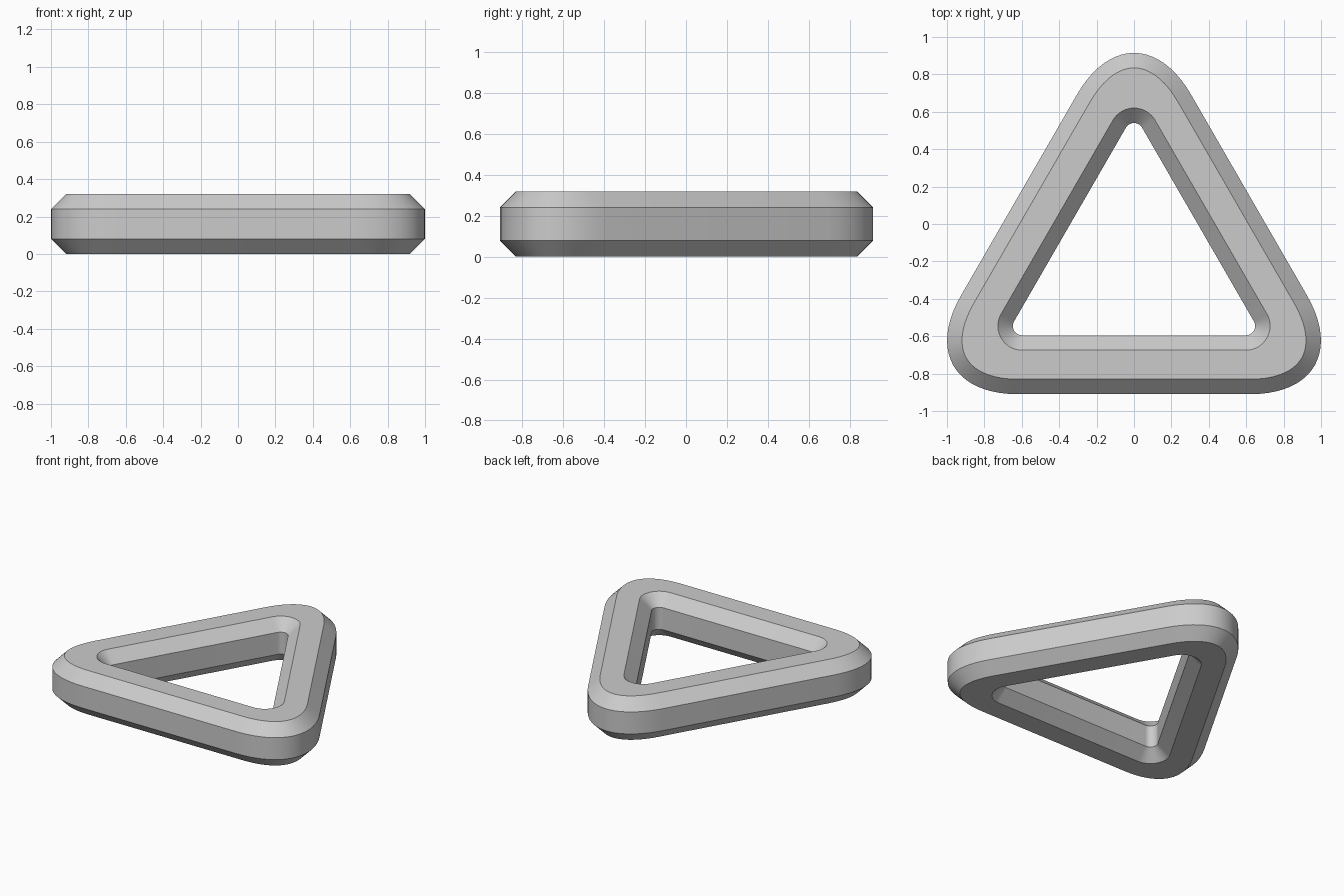
import bpy, bmesh, math
from mathutils import Vector

cube = bpy.data.objects.get("Cube")
if cube:
    bpy.data.objects.remove(cube, do_unlink=True)

HEIGHT, CHAMFER = 0.32, 0.08
CENTRE = Vector((0, -0.2))
STEPS = 20


def rounded_triangle(inradius, reach, pull, offset):
    """Triangle outline with curved corners, shifted outward by offset."""
    points = []
    for corner in range(3):
        a = math.radians(90 + 120 * corner)
        tip = CENTRE + Vector((math.cos(a), math.sin(a))) * inradius * 2
        back, ahead = (Vector((math.cos(a + s), math.sin(a + s))) * reach
                       for s in (math.radians(-150), math.radians(150)))
        p0, p3 = tip + back, tip + ahead
        p1, p2 = p0.lerp(tip, pull), p3.lerp(tip, pull)
        for i in range(STEPS + 1):
            t = i / STEPS
            u = 1 - t
            p = p0 * u**3 + p1 * 3 * u * u * t + p2 * 3 * u * t * t + p3 * t**3
            d = (p1 - p0) * u * u + (p2 - p1) * 2 * u * t + (p3 - p2) * t * t
            points.append(p + Vector((d.y, -d.x)).normalized() * offset)
    return points


# Outlines of the outer wall, the flat faces and the hole
outer = (0.71, 0.61, 0.563)
hole = (0.395, 0.0866, 0.444)
wall_out = rounded_triangle(*outer, 0)
flat_out = rounded_triangle(*outer, -CHAMFER)
flat_in = rounded_triangle(*hole, CHAMFER)
wall_in = rounded_triangle(*hole, 0)

# Eight-sided section, going round the ring
low, high = CHAMFER, HEIGHT - CHAMFER
section = [(wall_out, low), (wall_out, high), (flat_out, HEIGHT), (flat_in, HEIGHT),
           (wall_in, high), (wall_in, low), (flat_in, 0), (flat_out, 0)]
bm = bmesh.new()
rings = [[bm.verts.new((p.x, p.y, z)) for p in outline] for outline, z in section]
for k, ring in enumerate(rings):
    above = rings[(k + 1) % len(rings)]
    for i in range(len(ring)):
        j = (i + 1) % len(ring)
        bm.faces.new((ring[i], ring[j], above[j], above[i]))
bmesh.ops.recalc_face_normals(bm, faces=bm.faces)
mesh = bpy.data.meshes.new("triangle_ring")
bm.to_mesh(mesh)
bm.free()

ring_obj = bpy.data.objects.new("triangle_ring", mesh)
bpy.context.collection.objects.link(ring_obj)

# Plain grey finish
grey = bpy.data.materials.new("light_grey")
grey.use_nodes = True
colour = (0.6, 0.6, 0.6, 1)
grey.diffuse_color = colour
grey.node_tree.nodes["Principled BSDF"].inputs["Base Color"].default_value = colour
mesh.materials.append(grey)

# Smooth corners, crisp chamfer edges
bpy.ops.object.select_all(action='DESELECT')
ring_obj.select_set(True)
bpy.context.view_layer.objects.active = ring_obj
bpy.ops.object.shade_smooth_by_angle(angle=math.radians(30))
